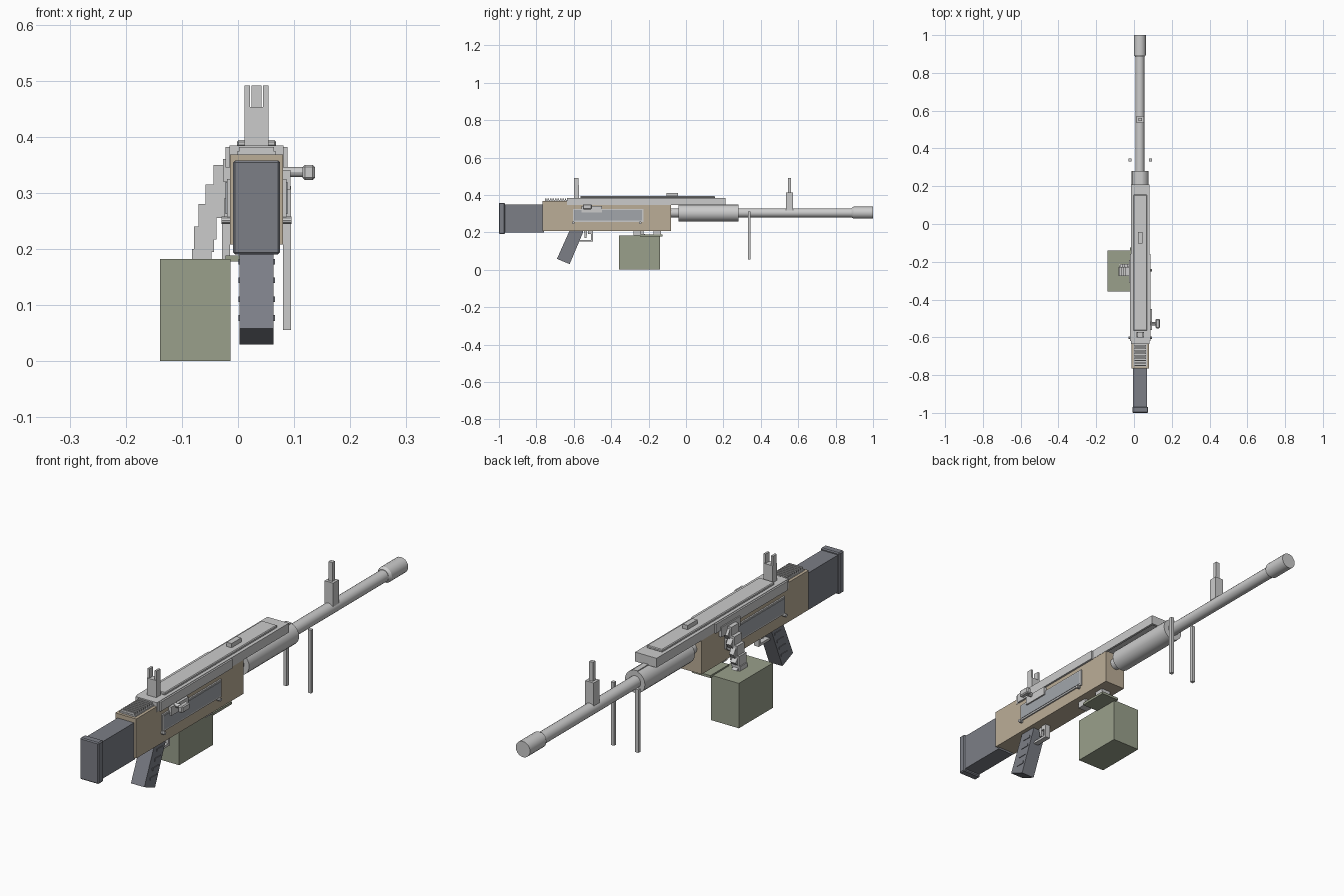
import bpy, bmesh, math
from mathutils import Vector

if "Cube" in bpy.data.objects:
    bpy.data.objects.remove(bpy.data.objects["Cube"])

CX = 0.033   # gun centre line
BZ = 0.304   # bore height


def material(name, rgb):
    m = bpy.data.materials.new(name)
    m.diffuse_color = (*rgb, 1)
    m.use_nodes = True
    m.node_tree.nodes["Principled BSDF"].inputs["Base Color"].default_value = m.diffuse_color
    return m


TAN = material("tan", (0.50, 0.42, 0.31))
GREEN = material("green", (0.32, 0.35, 0.26))
DARK = material("dark_grey", (0.20, 0.21, 0.24))
PALE = material("pale_grey", (0.36, 0.38, 0.41))


def finish(name, bm, mat=None, bevel=0):
    bmesh.ops.recalc_face_normals(bm, faces=bm.faces)
    me = bpy.data.meshes.new(name)
    bm.to_mesh(me)
    bm.free()
    ob = bpy.data.objects.new(name, me)
    bpy.context.collection.objects.link(ob)
    if mat:
        me.materials.append(mat)
    if bevel:
        mod = ob.modifiers.new("bevel", 'BEVEL')
        mod.width, mod.segments = bevel, 1
    return ob


def box(name, x, y, z, mat=None, bevel=0):
    bm = bmesh.new()
    bmesh.ops.create_cube(bm, size=1)
    for v in bm.verts:
        v.co = Vector([(a + b) / 2 + c * (b - a) for (a, b), c in zip((x, y, z), v.co)])
    return finish(name, bm, mat, bevel)


def centred(name, w, y, z, mat=None, bevel=0):
    return box(name, (CX - w / 2, CX + w / 2), y, z, mat, bevel)


def prism(name, pts, x, mat=None):
    """Side profile of (y, z) points extruded across x."""
    bm = bmesh.new()
    f = bm.faces.new([bm.verts.new((x[0], *p)) for p in pts])
    ext = bmesh.ops.extrude_face_region(bm, geom=[f])['geom']
    bmesh.ops.translate(bm, vec=(x[1] - x[0], 0, 0),
                        verts=[v for v in ext if isinstance(v, bmesh.types.BMVert)])
    return finish(name, bm, mat)


def lathe(name, profile, centre, axis='Y', sides=20):
    """Closed turned part from (distance, radius) pairs."""
    bm = bmesh.new()
    rings = []
    for d, r in profile:
        ring = []
        for i in range(sides):
            a = 2 * math.pi * i / sides
            u, w = r * math.cos(a), r * math.sin(a)
            p = (u, d, w) if axis == 'Y' else (d, u, w)
            ring.append(bm.verts.new(Vector(centre) + Vector(p)))
        rings.append(ring)
    for a, b in zip(rings, rings[1:]):
        for i in range(sides):
            j = (i + 1) % sides
            bm.faces.new((a[i], a[j], b[j], b[i]))
    bm.faces.new(rings[0])
    bm.faces.new(rings[-1])
    ob = finish(name, bm)
    for p in ob.data.polygons:
        p.use_smooth = len(p.vertices) == 4
    ob.data.set_sharp_from_angle(angle=math.radians(30))
    return ob


# Stock and butt plate
centred("stock", 0.074, (-0.975, -0.76), (0.20, 0.35), DARK)
centred("butt_plate", 0.084, (-1.0, -0.968), (0.19, 0.358), DARK, 0.004)

# Receiver with raised rear and ribbed top
prism("receiver", [(-0.766, 0.208), (-0.08, 0.208), (-0.08, 0.35), (-0.63, 0.35),
                   (-0.63, 0.368), (-0.766, 0.368)], (CX - 0.047, CX + 0.047), TAN)
centred("rib_base", 0.07, (-0.755, -0.635), (0.366, 0.374))
for i in range(9):
    y = -0.753 + i * 0.0132
    centred(f"top_rib_{i}", 0.062, (y, y + 0.007), (0.373, 0.382))

# Top cover: open tray, side rails, raised plate and latch
centred("cover_top", 0.096, (-0.635, 0.21), (0.372, 0.384))
for s, side in ((-1, "left"), (1, "right")):
    xs = sorted((CX + s * 0.039, CX + s * 0.048))
    box(f"cover_wall_{side}", xs, (-0.635, 0.21), (0.346, 0.376))
    xs = sorted((CX + s * 0.046, CX + s * 0.055))
    box(f"cover_rail_{side}", xs, (-0.62, -0.16), (0.345, 0.382))
centred("cover_front_wall", 0.096, (0.20, 0.21), (0.346, 0.376))
centred("cover_rear_wall", 0.096, (-0.635, -0.625), (0.346, 0.376))
centred("cover_plate", 0.07, (-0.565, 0.155), (0.382, 0.394), None, 0.003)
centred("cover_latch", 0.022, (-0.104, -0.042), (0.392, 0.411))

# Rear sight
centred("rear_sight_base", 0.042, (-0.60, -0.572), (0.38, 0.453))
for s, side in ((-1, "left"), (1, "right")):
    c = CX + s * 0.0165
    box(f"rear_sight_prong_{side}", (c - 0.0045, c + 0.0045), (-0.598, -0.574), (0.45, 0.491))

# Barrel, shroud and muzzle
lathe("barrel", [(-0.1, 0.024), (0.95, 0.024)], (CX - 0.002, 0, BZ))
lathe("barrel_shroud", [(-0.04, 0.045), (0.28, 0.045)], (CX, 0, BZ - 0.001))
lathe("muzzle", [(0.885, 0.025), (0.896, 0.032), (1.0, 0.032)], (CX - 0.002, 0, BZ + 0.001))
centred("shroud_top_strip", 0.022, (0.05, 0.28), (0.335, 0.35))

# Front sight
centred("front_sight_base", 0.038, (0.535, 0.571), (0.318, 0.414))
centred("front_sight_post", 0.017, (0.545, 0.561), (0.41, 0.491))

# Mirrored side panels, pins and bipod legs
for s, side in ((-1, "left"), (1, "right")):
    box(f"side_panel_{side}", sorted((CX + s * 0.045, CX + s * 0.053)),
        (-0.605, -0.228), (0.255, 0.325))
    box(f"side_panel_face_{side}", sorted((CX + s * 0.05, CX + s * 0.055)),
        (-0.598, -0.236), (0.262, 0.319), PALE)
    for y, end in ((-0.602, "rear"), (-0.245, "front")):
        lathe(f"pin_{side}_{end}", [(0, 0.007), (s * 0.062, 0.007)], (CX, y, 0.251), 'X', 10)
    c = CX + s * 0.0545
    box(f"bipod_leg_{side}", (c - 0.007, c + 0.007), (0.332, 0.346), (0.056, 0.312))

# Charging handle
box("charging_slide", (0.078, 0.094), (-0.56, -0.45), (0.306, 0.341))
lathe("charging_shaft", [(0.08, 0.009), (0.118, 0.009)], (0, -0.528, 0.337), 'X', 12)
box("charging_knob", (0.115, 0.137), (-0.552, -0.503), (0.323, 0.35), None, 0.004)

# Pistol grip with side ridges
prism("grip", [(-0.62, 0.215), (-0.552, 0.215), (-0.552, 0.196), (-0.622, 0.03), (-0.69, 0.058)],
      (CX - 0.03, CX + 0.03), DARK)
for i in range(4):
    z = 0.077 + i * 0.0335
    y = -0.64 + (z - 0.06) * 0.41
    centred(f"grip_ridge_{i}", 0.065, (y - 0.02, y + 0.02), (z - 0.005, z + 0.005), DARK)

# Trigger and guard
centred("trigger_guard_bottom", 0.022, (-0.575, -0.498), (0.15, 0.16))
centred("trigger_guard_front", 0.022, (-0.508, -0.498), (0.152, 0.197))
centred("trigger_guard_top", 0.022, (-0.525, -0.498), (0.19, 0.21))
prism("trigger", [(-0.545, 0.21), (-0.528, 0.21), (-0.532, 0.17), (-0.542, 0.17)],
      (CX - 0.006, CX + 0.006))

# Ammunition box and its bracket
box("ammo_box", (-0.139, -0.013), (-0.358, -0.14), (0, 0.182), GREEN)
box("bracket_plate", (-0.022, 0.06), (-0.245, -0.125), (0.178, 0.188), GREEN)
box("bracket_rear", (0.012, 0.054), (-0.282, -0.24), (0.182, 0.21))
box("bracket_front", (0.012, 0.054), (-0.175, -0.135), (0.185, 0.21))

# Stepped cartridge belt: pointed links climbing from box to receiver
steps = [(-0.082, -0.047, 0.175, 0.20), (-0.078, -0.043, 0.195, 0.24),
         (-0.070, -0.038, 0.217, 0.28), (-0.058, -0.024, 0.255, 0.315),
         (-0.044, -0.012, 0.29, 0.35)]
for i, (x0, x1, z0, z1) in enumerate(steps):
    box(f"belt_link_{i}", (x0, x1), (-0.276, -0.228), (z0, z1))
    m = (z0 + z1) / 2
    prism(f"belt_tip_{i}", [(-0.23, z1 - 0.006), (-0.213, m), (-0.23, z0 + 0.006)],
          (x0 + 0.006, x1 - 0.006))
box("feed_guide", (-0.027, -0.01), (-0.31, -0.19), (0.32, 0.36))
